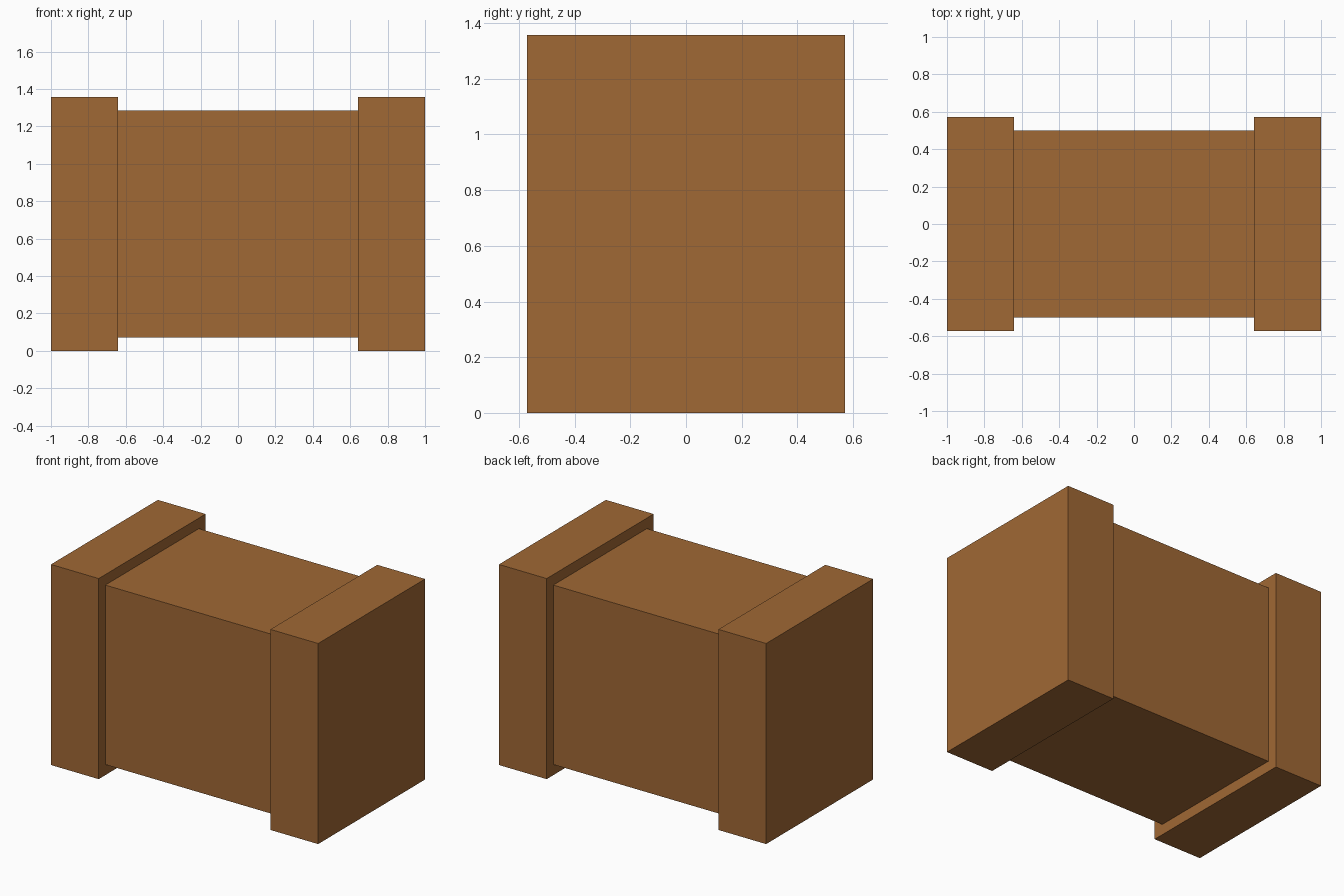
import bpy

cube = bpy.data.objects.get("Cube")
if cube:
    bpy.data.objects.remove(cube, do_unlink=True)

U = 1 / 14            # model unit: the longest side is 28 units
HEIGHT = 19 * U
DEPTH = 16 * U
CAP_WIDTH = 5 * U
BODY_WIDTH = 18 * U

# Single brown finish
brown = bpy.data.materials.new("warm brown")
brown.use_nodes = True
colour = (0.352, 0.138, 0.035, 1)
brown.diffuse_color = colour
bsdf = next(n for n in brown.node_tree.nodes if n.type == 'BSDF_PRINCIPLED')
bsdf.inputs["Base Color"].default_value = colour


def box(name, centre_x, size):
    """Flat-shaded box centred on the model's mid height."""
    bpy.ops.mesh.primitive_cube_add(size=1, location=(centre_x, 0, HEIGHT / 2))
    obj = bpy.context.object
    obj.name = name
    obj.scale = size
    bpy.ops.object.transform_apply(location=False, rotation=False, scale=True)
    obj.data.materials.append(brown)
    return obj


# Central body, inset one unit from the end caps all round
box("body", 0, (BODY_WIDTH, DEPTH - 2 * U, HEIGHT - 2 * U))

# Matching end caps
for name, side in (("left_end_cap", 1), ("right_end_cap", -1)):
    box(name, side * (BODY_WIDTH + CAP_WIDTH) / 2, (CAP_WIDTH, DEPTH, HEIGHT))
